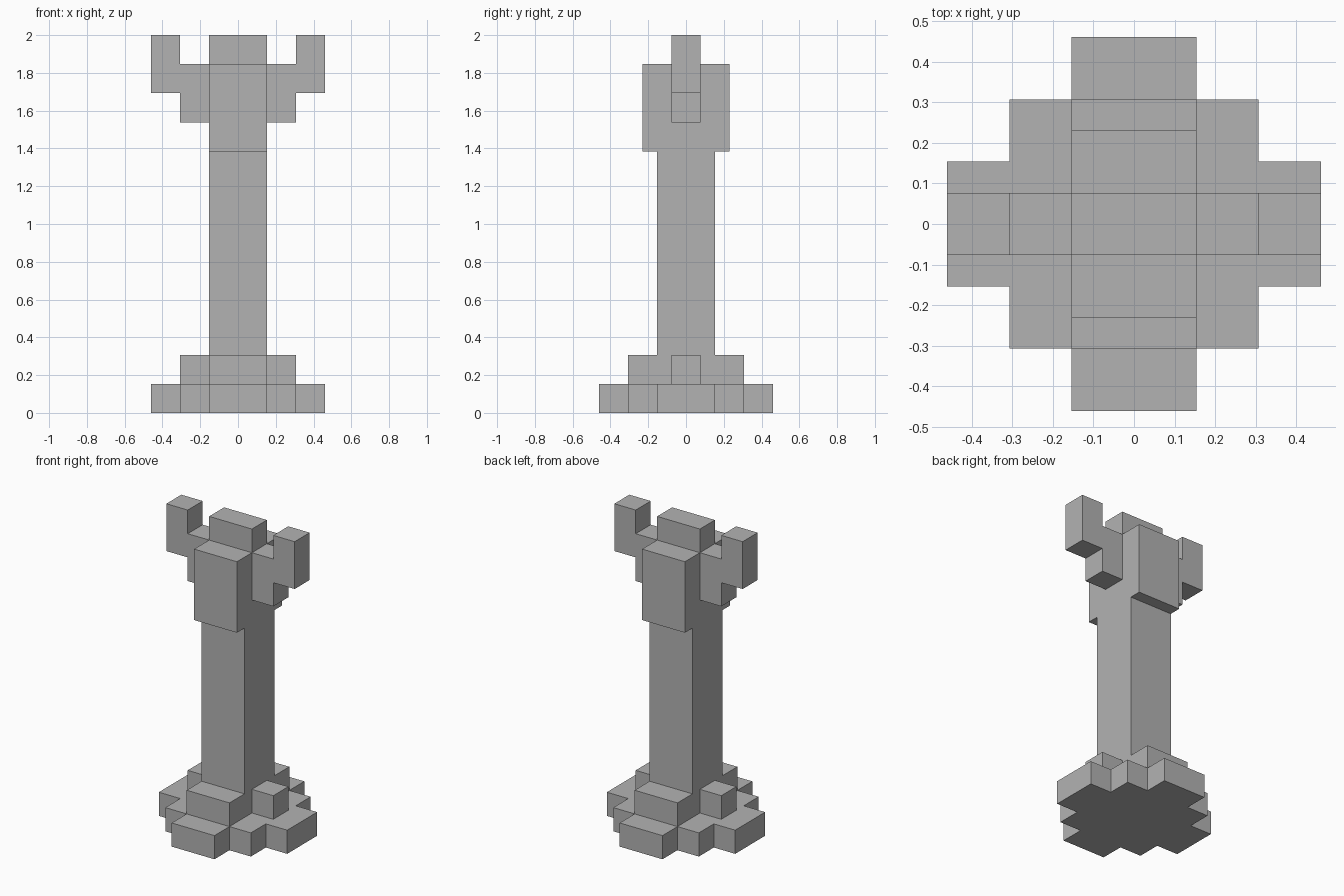
import bpy
import bmesh
from mathutils import Vector

if "Cube" in bpy.data.objects:
    bpy.data.objects.remove(bpy.data.objects["Cube"], do_unlink=True)

U = 2 / 13  # one block; the tower is thirteen blocks tall

stone = bpy.data.materials.new("grey_stone")
stone.use_nodes = True
colour = (0.45, 0.45, 0.45, 1)
stone.diffuse_color = colour
stone.node_tree.nodes["Principled BSDF"].inputs["Base Color"].default_value = colour


def prism(name, points, offset):
    """Extrude a closed outline, given in blocks, along an offset."""
    bm = bmesh.new()
    face = bm.faces.new([bm.verts.new(Vector(p) * U) for p in points])
    top = bmesh.ops.extrude_face_region(bm, geom=[face])["geom"]
    bmesh.ops.translate(bm, vec=Vector(offset) * U,
                        verts=[v for v in top if isinstance(v, bmesh.types.BMVert)])
    bmesh.ops.recalc_face_normals(bm, faces=bm.faces)
    mesh = bpy.data.meshes.new(name)
    bm.to_mesh(mesh)
    bm.free()
    mesh.materials.append(stone)
    obj = bpy.data.objects.new(name, mesh)
    bpy.context.collection.objects.link(obj)
    return obj


def stepped_slab(name, quarter, bottom, top):
    """Mirror a quarter plan outline into all four quadrants."""
    right = quarter + [(x, -y) for x, y in reversed(quarter)]
    plan = right + [(-x, y) for x, y in reversed(right)]
    return prism(name, [(x, y, bottom) for x, y in plan], (0, 0, top - bottom))


# Stepped foot
stepped_slab("base", [(1, 3), (1, 2), (2, 2), (2, 1), (3, 1)], 0, 1)
stepped_slab("plinth", [(1, 2), (1, 0.5), (2, 0.5)], 1, 2)

# Shaft and head
stepped_slab("column", [(1, 1)], 2, 9)
stepped_slab("head", [(1, 1.5)], 9, 12)
stepped_slab("crown", [(1, 0.5)], 12, 13)

# Stepped arms rising on both sides of the head
arm = [(1, 10), (2, 10), (2, 11), (3, 11), (3, 13), (2, 13), (2, 12), (1, 12)]
for name, side in (("left_arm", 1), ("right_arm", -1)):
    prism(name, [(side * x, -0.5, z) for x, z in arm], (0, 1, 0))
